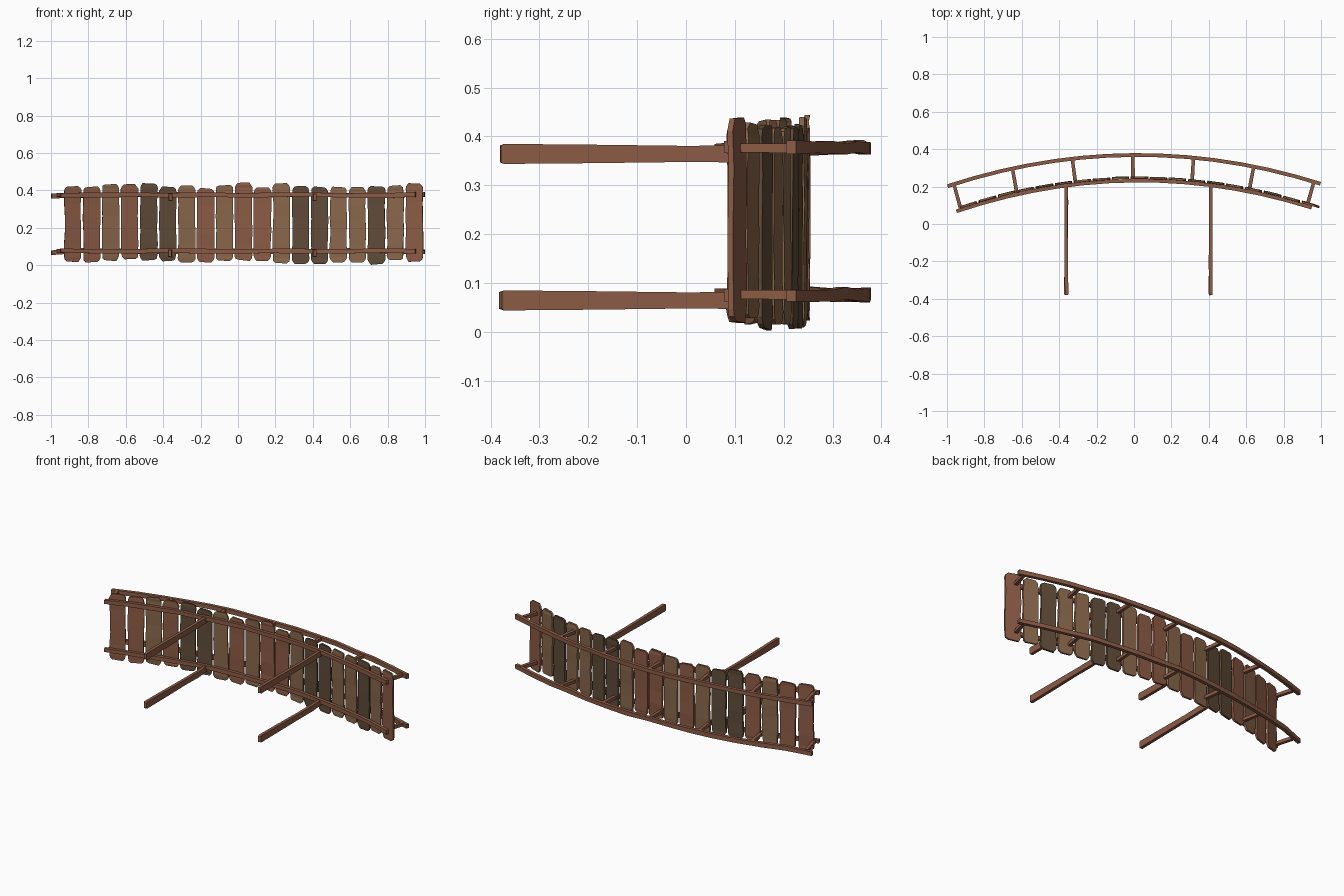
import bpy, bmesh, math, random
from mathutils import Vector

if "Cube" in bpy.data.objects:
    bpy.data.objects.remove(bpy.data.objects["Cube"])

random.seed(7)


def material(name, rgb):
    m = bpy.data.materials.new(name)
    m.diffuse_color = (*rgb, 1)
    m.use_nodes = True
    m.node_tree.nodes["Principled BSDF"].inputs["Base Color"].default_value = m.diffuse_color
    return m


RED = material("red_wood", (0.26, 0.105, 0.06))
TAN = material("tan_wood", (0.25, 0.135, 0.07))
DARK = material("dark_wood", (0.115, 0.07, 0.04))


def beam_y(x):
    return 0.232 - 0.171 * (x - 0.03) ** 2


def rail_y(x):
    return 0.369 - 0.161 * (x - 0.02) ** 2


def finish(name, bm, mat):
    bmesh.ops.recalc_face_normals(bm, faces=bm.faces)
    me = bpy.data.meshes.new(name)
    bm.to_mesh(me)
    bm.free()
    me.materials.append(mat)
    ob = bpy.data.objects.new(name, me)
    bpy.context.collection.objects.link(ob)
    return ob


def sweep(name, points, sizes, mat):
    """Square timber along a path in the xy plane; sizes = (in-plane, z) per point."""
    bm = bmesh.new()
    rings = []
    for i, p in enumerate(points):
        t = points[min(i + 1, len(points) - 1)] - points[max(i - 1, 0)]
        n = Vector((-t.y, t.x, 0)).normalized()
        w, h = sizes[i]
        rings.append([bm.verts.new(p + n * a * w / 2 + Vector((0, 0, b * h / 2)))
                      for a, b in ((-1, -1), (1, -1), (1, 1), (-1, 1))])
    for r, s in zip(rings, rings[1:]):
        for k in range(4):
            bm.faces.new((r[k], r[(k + 1) % 4], s[(k + 1) % 4], s[k]))
    bm.faces.new(rings[0])
    bm.faces.new(rings[-1][::-1])
    return finish(name, bm, mat)


def plank(name, x, low, high, width, mat):
    """Wavy-edged board with chipped corners, tangent to the arch."""
    slope = math.atan(-0.342 * (x - 0.03))
    tang = Vector((math.cos(slope), math.sin(slope), 0))
    norm = Vector((-tang.y, tang.x, 0))
    base = Vector((x, beam_y(x) + 0.009, 0))
    lift = random.uniform(-0.001, 0.002)
    thick = 0.011
    steps = (0, 0.025, 0.06, 0.22, 0.4, 0.58, 0.76, 0.94, 0.975, 1)
    inset = {0: 0.016, 1: 0.005, 8: 0.005, 9: 0.016}
    bm = bmesh.new()
    rings = []
    for i, f in enumerate(steps):
        z = low + (high - low) * f
        bend = random.uniform(-0.003, 0.003)
        half = width / 2 - inset.get(i, 0)
        l = -half + random.uniform(-0.003, 0.003)
        r = half + random.uniform(-0.003, 0.003)
        dl, dr = (random.uniform(-0.004, 0.004) if i in (0, 9) else 0 for _ in range(2))
        ring = []
        for u, v, dz in ((l, 0, dl), (r, 0, dr), (r - 0.002, thick, dr), (l + 0.002, thick, dl)):
            ring.append(bm.verts.new(base + tang * u + norm * (v + lift + bend * 0.5)
                                     + Vector((0, 0, z + dz))))
        rings.append(ring)
    for a, b in zip(rings, rings[1:]):
        for k in range(4):
            bm.faces.new((a[k], a[(k + 1) % 4], b[(k + 1) % 4], b[k]))
    bm.faces.new(rings[0])
    bm.faces.new(rings[-1][::-1])
    return finish(name, bm, mat)


# Deck planks: lower and upper ends in hundredths plus wood tone
lows = (.025, .02, .03, .035, .03, .025, .015, .02, .03, .03, .03, .015, .01, .01, .02, .02, .01, .03, .025)
highs = (.425, .42, .435, .43, .44, .42, .425, .41, .43, .44, .415, .44, .425, .42, .42, .415, .425, .425, .435)
tones = "RRTRDDTRTRRTDDTTDTR"
for i, tone in enumerate(tones):
    plank(f"deck_plank_{i + 1}", -0.883 + i * 0.1014, lows[i] - 0.004, highs[i],
          random.uniform(0.09, 0.097), {"R": RED, "T": TAN, "D": DARK}[tone])

# Two sides: support beam, handrail, posts and legs
N = 14
for side, z in (("lower", 0.076), ("upper", 0.376)):
    xs = [-0.95 + 1.9 * i / N for i in range(N + 1)]
    sweep(f"{side}_support_beam",
          [Vector((x, beam_y(x), z + random.uniform(-.003, .003))) for x in xs],
          [(0.019, 0.024 + random.uniform(-.003, .003)) for _ in xs], RED)

    xs = [-0.997 + 1.994 * i / N for i in range(N + 1)]
    sweep(f"{side}_handrail",
          [Vector((x, rail_y(x), z + random.uniform(-.003, .003) - (0.008 if x < -0.95 else 0)))
           for x in xs],
          [(0.02, 0.025 + random.uniform(-.003, .003)) for _ in xs], RED)

    for k, (xb, xt) in enumerate(((-.925, -.963), (-.625, -.65), (-.312, -.33), (-.005, -.006),
                                  (.31, .318), (.615, .64), (.925, .962))):
        sweep(f"{side}_rail_post_{k + 1}",
              [Vector((xb, beam_y(xb), z)), Vector((xt, rail_y(xt), z))],
              [(0.02, 0.018), (0.018, 0.02)], RED)

    for k, x in enumerate((-0.362, 0.41)):
        ys = (-0.38, -0.373, -0.2, 0.0, 0.12, beam_y(x))
        sweep(f"{side}_leg_{k + 1}",
              [Vector((x + random.uniform(-.002, .002), y, z - 0.012 + 0.004 * (y > 0.15))) for y in ys],
              [(0.016, 0.034), (0.019, 0.041), (0.019, 0.038), (0.018, 0.033), (0.018, 0.035), (0.018, 0.032)],
              RED)
